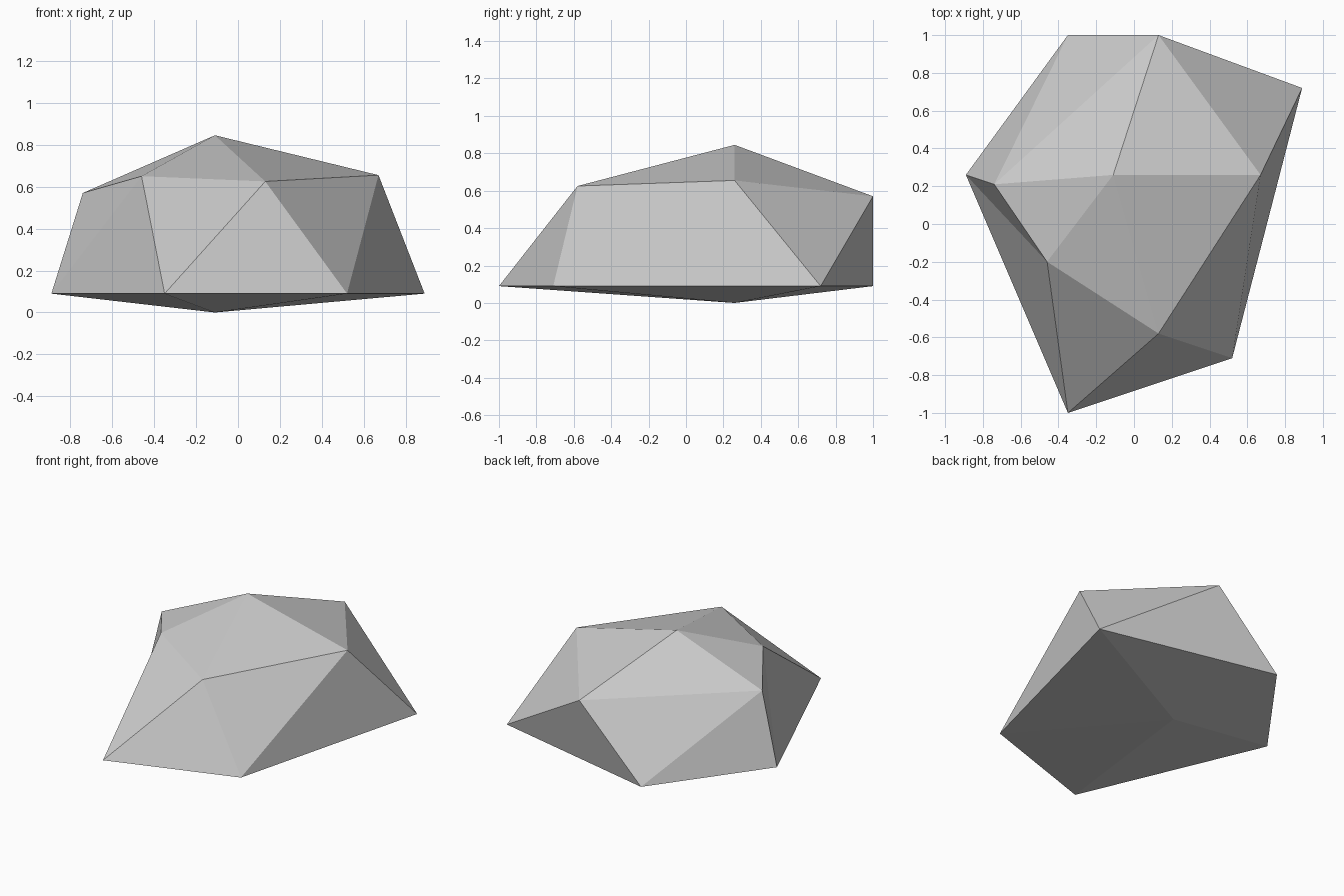
import bpy
import bmesh

cube = bpy.data.objects.get("Cube")
if cube:
    bpy.data.objects.remove(cube, do_unlink=True)

# Stone colour
stone = bpy.data.materials.new("stone_grey")
stone.use_nodes = True
grey = (0.6, 0.6, 0.6, 1)
stone.diffuse_color = grey
stone.node_tree.nodes["Principled BSDF"].inputs["Base Color"].default_value = grey

# Two staggered rings, counter-clockwise from above, between two tips
base_z = 0.09
lower_ring = [(-0.89, 0.26), (-0.35, -1), (0.52, -0.71), (0.89, 0.72), (-0.35, 1)]
upper_ring = [(-0.46, -0.2, 0.65), (0.13, -0.58, 0.625), (0.67, 0.26, 0.655),
              (0.13, 1, 0.57), (-0.74, 0.21, 0.57)]

bm = bmesh.new()
top = bm.verts.new((-0.11, 0.26, 0.845))
bottom = bm.verts.new((-0.11, 0.26, 0))
lower = [bm.verts.new((x, y, base_z)) for x, y in lower_ring]
upper = [bm.verts.new(p) for p in upper_ring]

# Cap, side band and underside triangles
count = len(lower)
for i in range(count):
    j = (i + 1) % count
    bm.faces.new((top, upper[i], upper[j]))
    bm.faces.new((upper[i], lower[i], lower[j]))
    bm.faces.new((upper[i], lower[j], upper[j]))
    bm.faces.new((bottom, lower[j], lower[i]))
bmesh.ops.recalc_face_normals(bm, faces=bm.faces)

mesh = bpy.data.meshes.new("rock")
bm.to_mesh(mesh)
bm.free()
mesh.materials.append(stone)
rock = bpy.data.objects.new("rock", mesh)
bpy.context.collection.objects.link(rock)
